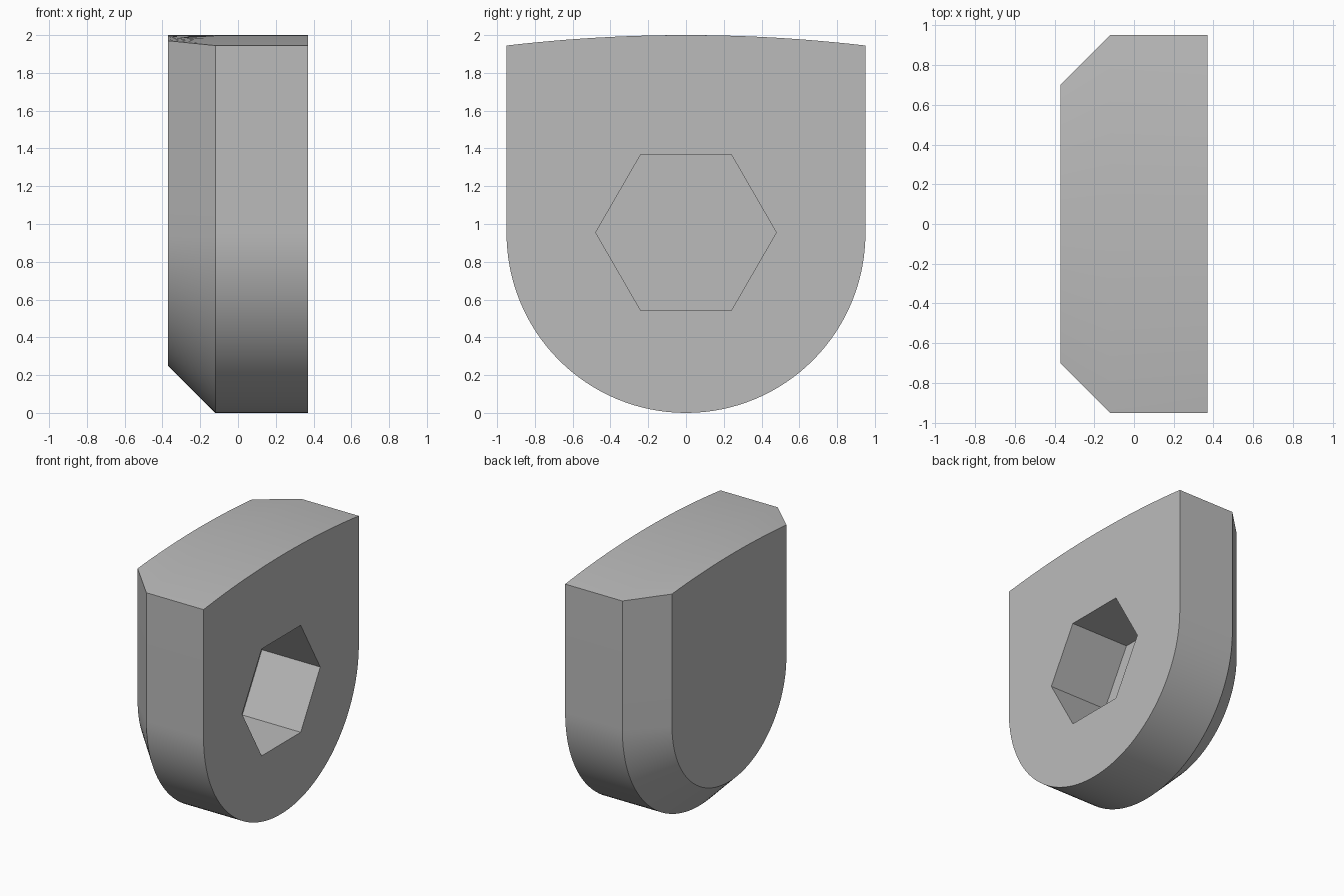
import bpy
import bmesh
from math import sin, cos, pi, sqrt

if "Cube" in bpy.data.objects:
    bpy.data.objects.remove(bpy.data.objects["Cube"], do_unlink=True)

HALF_X = 0.37      # half thickness
CHAMFER = 0.25     # bevel around the back face
RADIUS = 0.95      # rounded bottom, also half width
CROWN = 8.2        # radius of the domed top

gray = bpy.data.materials.new("gray")
gray.use_nodes = True
color = (0.5, 0.5, 0.5, 1)
gray.diffuse_color = color
gray.node_tree.nodes["Principled BSDF"].inputs["Base Color"].default_value = color


def outline(r, arc_steps=64, top_steps=24):
    """U-shaped outline in (y, z): domed top edge, then round bottom."""
    pts = []
    for i in range(top_steps + 1):
        y = r * (1 - 2 * i / top_steps)
        pts.append((y, 2 - CROWN + sqrt(CROWN ** 2 - y ** 2)))
    for i in range(arc_steps + 1):
        a = pi + pi * i / arc_steps
        pts.append((r * cos(a), RADIUS + r * sin(a)))
    return pts


def loft(name, sections):
    """Closed solid through (x, outline) sections."""
    bm = bmesh.new()
    rings = [[bm.verts.new((x, y, z)) for y, z in pts] for x, pts in sections]
    for a, b in zip(rings, rings[1:]):
        for i in range(len(a)):
            j = (i + 1) % len(a)
            bm.faces.new((a[i], a[j], b[j], b[i]))
    bm.faces.new(rings[0])
    bm.faces.new(rings[-1])
    bmesh.ops.recalc_face_normals(bm, faces=bm.faces)
    mesh = bpy.data.meshes.new(name)
    bm.to_mesh(mesh)
    bm.free()
    mesh.materials.append(gray)
    obj = bpy.data.objects.new(name, mesh)
    bpy.context.collection.objects.link(obj)
    return obj


# Rounded block with a chamfered back
block = loft("block", [
    (-HALF_X, outline(RADIUS - CHAMFER)),
    (-HALF_X + CHAMFER, outline(RADIUS)),
    (HALF_X, outline(RADIUS)),
])

# Hexagonal socket cut into the +x face
hexagon = [(0.478 * cos(k * pi / 3), 0.955 + 0.478 * sin(k * pi / 3)) for k in range(6)]
cutter = loft("socket_cutter", [(HALF_X - 0.5, hexagon), (HALF_X + 0.1, hexagon)])
cutter.hide_render = True

bpy.context.view_layer.objects.active = block
block.select_set(True)
cut = block.modifiers.new("socket", "BOOLEAN")
cut.operation = "DIFFERENCE"
cut.solver = "EXACT"
cut.object = cutter
bpy.ops.object.modifier_apply(modifier=cut.name)
bpy.data.objects.remove(cutter, do_unlink=True)
bpy.ops.object.shade_smooth_by_angle(angle=pi / 9)
